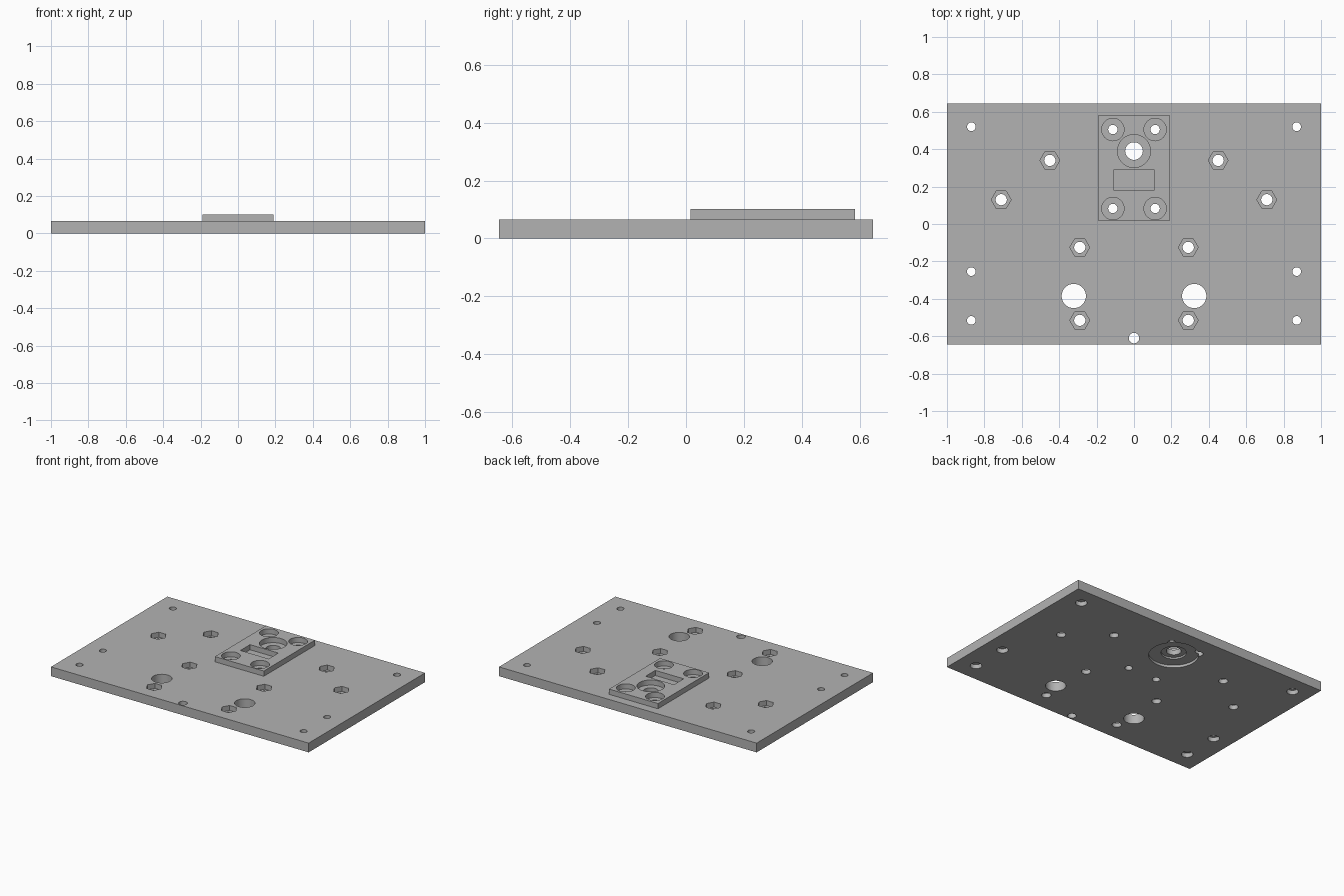
import bpy, bmesh, math
from mathutils import Matrix

cube = bpy.data.objects.get("Cube")
if cube:
    bpy.data.objects.remove(cube)

THICK, TOP, EPS = 0.065, 0.102, 0.02

grey = bpy.data.materials.new("machined grey")
grey.use_nodes = True
grey.diffuse_color = (0.45, 0.45, 0.45, 1)
grey.node_tree.nodes["Principled BSDF"].inputs["Base Color"].default_value = grey.diffuse_color


def box(bm, x0, x1, y0, y1, z0, z1):
    m = Matrix.Translation(((x0 + x1) / 2, (y0 + y1) / 2, (z0 + z1) / 2))
    bmesh.ops.create_cube(bm, size=1, matrix=m @ Matrix.Diagonal((x1 - x0, y1 - y0, z1 - z0, 1)))


def bore(bm, x, y, r, z0=-EPS, z1=TOP + EPS, sides=32):
    bmesh.ops.create_cone(bm, cap_ends=True, segments=sides, radius1=r, radius2=r, depth=z1 - z0,
                          matrix=Matrix.Translation((x, y, (z0 + z1) / 2)) @ Matrix.Rotation(math.pi / 2, 4, "Z"))


def make(name, bm):
    mesh = bpy.data.meshes.new(name)
    bm.to_mesh(mesh)
    bm.free()
    mesh.materials.append(grey)
    obj = bpy.data.objects.new(name, mesh)
    bpy.context.collection.objects.link(obj)
    return obj


def combine(target, tool, operation):
    tool.hide_render = True
    mod = target.modifiers.new(operation.lower(), "BOOLEAN")
    mod.operation, mod.object, mod.solver = operation, tool, "EXACT"
    mod.use_self = True
    bpy.context.view_layer.objects.active = target
    bpy.ops.object.modifier_apply(modifier=mod.name)
    bpy.data.objects.remove(tool)


# base plate and raised mounting pad, fused
bm = bmesh.new()
box(bm, -1, 1, -0.645, 0.645, 0, THICK)
plate = make("mounting_plate", bm)
bm = bmesh.new()
box(bm, -0.19, 0.19, 0.015, 0.582, THICK / 2, TOP)
combine(plate, make("raised_pad", bm), "UNION")

# all through holes
corners = [(0.87, 0.52), (0.87, -0.255), (0.87, -0.515)]
nuts = [(0.45, 0.34), (0.71, 0.13), (0.29, -0.125), (0.29, -0.515)]
pad_bolts = [(0.113, 0.505), (0.113, 0.083)]
bm = bmesh.new()
for side in (-1, 1):
    for points, radius in ((corners, 0.023), (nuts, 0.03), (pad_bolts, 0.025), ([(0.322, -0.385)], 0.065)):
        for x, y in points:
            bore(bm, side * x, y, radius)
bore(bm, 0, -0.61, 0.028)
bore(bm, 0, 0.39, 0.047, sides=48)
combine(plate, make("through_holes", bm), "DIFFERENCE")

# pockets from above: hex nut seats, bolt counterbores, centre bore and slot
bm = bmesh.new()
for side in (-1, 1):
    for x, y in nuts:
        # six-sided seats point along x
        bore(bm, side * x, y, 0.053, 0.03, TOP + EPS, 6)
    for x, y in pad_bolts:
        bore(bm, side * x, y, 0.06, 0.066, TOP + EPS)
bore(bm, 0, 0.39, 0.088, 0.066, TOP + EPS, 48)
box(bm, -0.11, 0.11, 0.183, 0.29, 0.066, TOP + EPS)
combine(plate, make("top_pockets", bm), "DIFFERENCE")

# recesses from below: corner counterbores and stepped pilot recess
bm = bmesh.new()
for side in (-1, 1):
    for x, y in corners:
        bore(bm, side * x, y, 0.037, -EPS, 0.03)
bore(bm, 0, 0.39, 0.158, -EPS, 0.018, 64)
combine(plate, make("under_recesses", bm), "DIFFERENCE")
bm = bmesh.new()
bore(bm, 0, 0.39, 0.08, -EPS, 0.03, 48)
combine(plate, make("pilot_step", bm), "DIFFERENCE")

# smooth bores with crisp edges
bpy.ops.object.select_all(action="DESELECT")
plate.select_set(True)
bpy.context.view_layer.objects.active = plate
bpy.ops.object.shade_smooth_by_angle(angle=math.radians(30))
